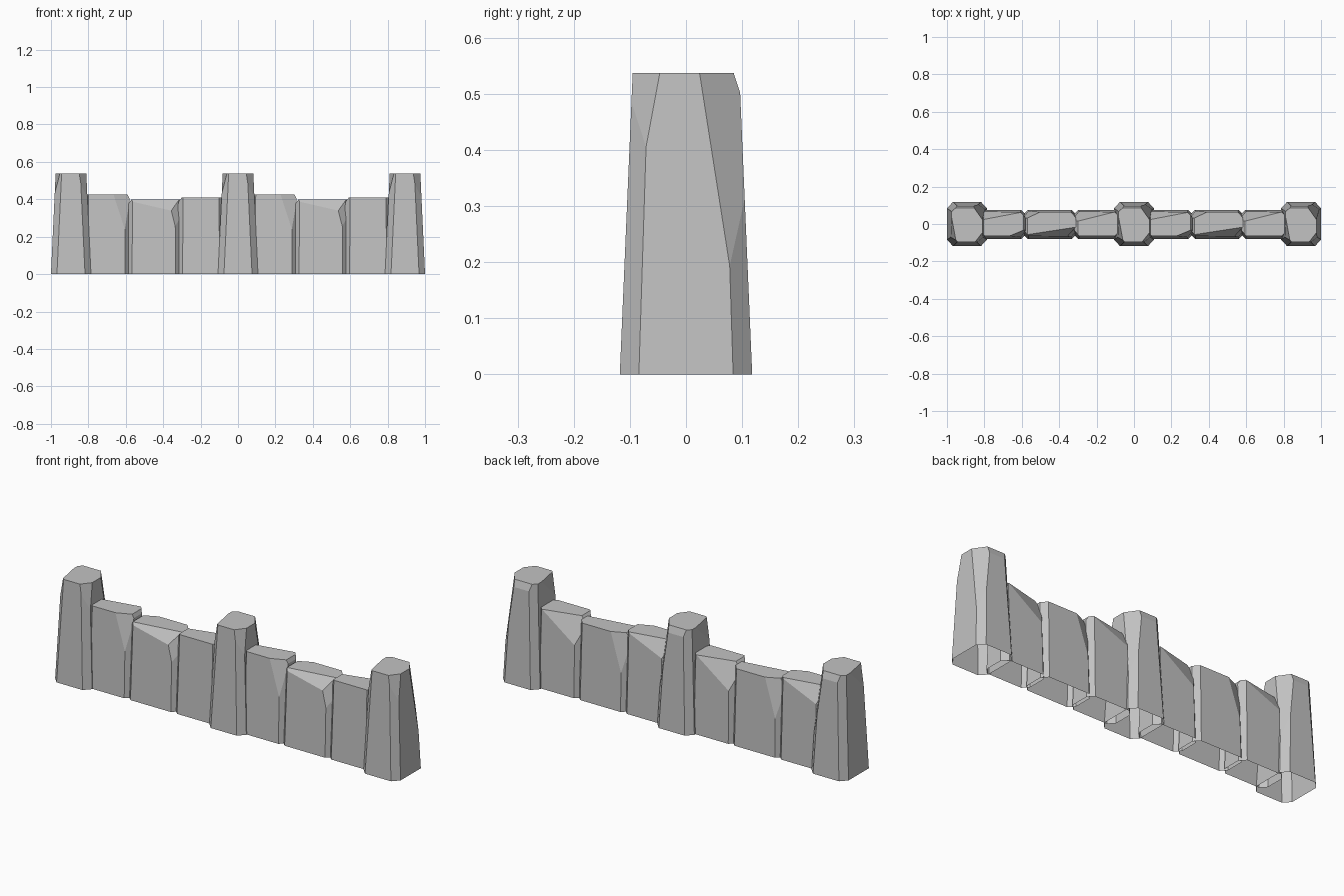
import bpy, bmesh
from mathutils import Vector
from mathutils.geometry import normal

cube = bpy.data.objects.get("Cube")
if cube:
    bpy.data.objects.remove(cube, do_unlink=True)

stone_mat = bpy.data.materials.new("grey_stone")
stone_mat.use_nodes = True
GREY = (0.54, 0.54, 0.54, 1)
stone_mat.diffuse_color = GREY
stone_mat.node_tree.nodes["Principled BSDF"].inputs["Base Color"].default_value = GREY


def octagon(x0, x1, y0, y1, cx, cy):
    """Rectangle with chamfered corners, counter-clockwise."""
    return [(x0 + cx, y0), (x1 - cx, y0), (x1, y0 + cy), (x1, y1 - cy),
            (x1 - cx, y1), (x0 + cx, y1), (x0, y1 - cy), (x0, y0 + cy)]


def chiselled_block(name, base, top, height, cuts, shift):
    """Tapered block, sliced by planes through three points, open below."""
    bm = bmesh.new()
    low = [bm.verts.new((x, y, 0)) for x, y in base]
    high = [bm.verts.new((x, y, height)) for x, y in top]
    bm.faces.new(low[::-1])
    bm.faces.new(high)
    n = len(low)
    for i in range(n):
        j = (i + 1) % n
        bm.faces.new((low[i], low[j], high[j], high[i]))
    middle = sum((v.co for v in bm.verts), Vector()) / len(bm.verts)

    for cut in cuts:
        pts = [Vector(p) for p in cut]
        direction = normal(pts)
        if direction.dot(pts[0] - middle) < 0:
            direction = -direction
        bmesh.ops.bisect_plane(bm, geom=bm.verts[:] + bm.edges[:] + bm.faces[:],
                               dist=1e-5, plane_co=pts[0], plane_no=direction,
                               clear_outer=True)
        bmesh.ops.holes_fill(bm, edges=[e for e in bm.edges if e.is_boundary], sides=0)

    bmesh.ops.recalc_face_normals(bm, faces=bm.faces[:])
    underside = [f for f in bm.faces if all(v.co.z < 1e-4 for v in f.verts)]
    bmesh.ops.delete(bm, geom=underside, context="FACES")
    bmesh.ops.translate(bm, verts=bm.verts[:], vec=(shift, 0, 0))
    mesh = bpy.data.meshes.new(name)
    bm.to_mesh(mesh)
    bm.free()
    mesh.materials.append(stone_mat)
    obj = bpy.data.objects.new(name, mesh)
    bpy.context.collection.objects.link(obj)


SPACING = 0.893

# Tall posts
post_cuts = [
    [(.097, .07, .235), (.08, .027, .537), (.062, .103, .31)],      # back right
    [(-.092, -.094, .39), (-.058, -.094, .537), (-.083, .04, .537)],  # front left
    [(.09, -.075, .38), (.081, -.048, .537), (.045, -.094, .537)],  # front right
    [(-.05, .097, .5), (.05, .097, .5), (0, .085, .537)],           # back rim
]
for side, label in ((-1, "right"), (0, "middle"), (1, "left")):
    chiselled_block("post_" + label,
                    octagon(-.107, .107, -.118, .118, .032, .034),
                    octagon(-.082, .082, -.095, .095, .032, .028),
                    .537, post_cuts, side * SPACING)

# Wall stones: name, x range, height, cuts
stones = [
    ("tall_stone", -.83, -.575, .425, [
        [(-.59, .065, .425), (-.8, .025, .425), (-.8, .07, .33)],
        [(-.67, -.066, .425), (-.6, -.074, .21), (-.583, -.03, .425)],
        [(-.59, 0, .425), (-.59, .05, .425), (-.57, 0, .385)]]),
    ("low_stone", -.595, -.305, .4, [
        [(-.56, -.055, .4), (-.33, -.02, .4), (-.36, -.07, .335)],
        [(-.36, -.07, .335), (-.325, -.075, .2), (-.32, -.025, .39)],
        [(-.5, .065, .4), (-.56, .072, .2), (-.575, .03, .4)],
        [(-.57, 0, .4), (-.57, .05, .4), (-.59, 0, .37)]]),
    ("middle_stone", -.325, -.07, .41, [
        [(-.1, .065, .41), (-.3, .015, .41), (-.29, .07, .27)],
        [(-.3, 0, .41), (-.3, .05, .41), (-.32, 0, .385)]]),
]
for bay, label in enumerate(("right", "left")):
    for name, x0, x1, height, cuts in stones:
        chiselled_block(f"{name}_{label}",
                        octagon(x0, x1, -.08, .075, .028, .028),
                        octagon(x0 + .006, x1 - .006, -.064, .064, .026, .03),
                        height, cuts, bay * SPACING)
